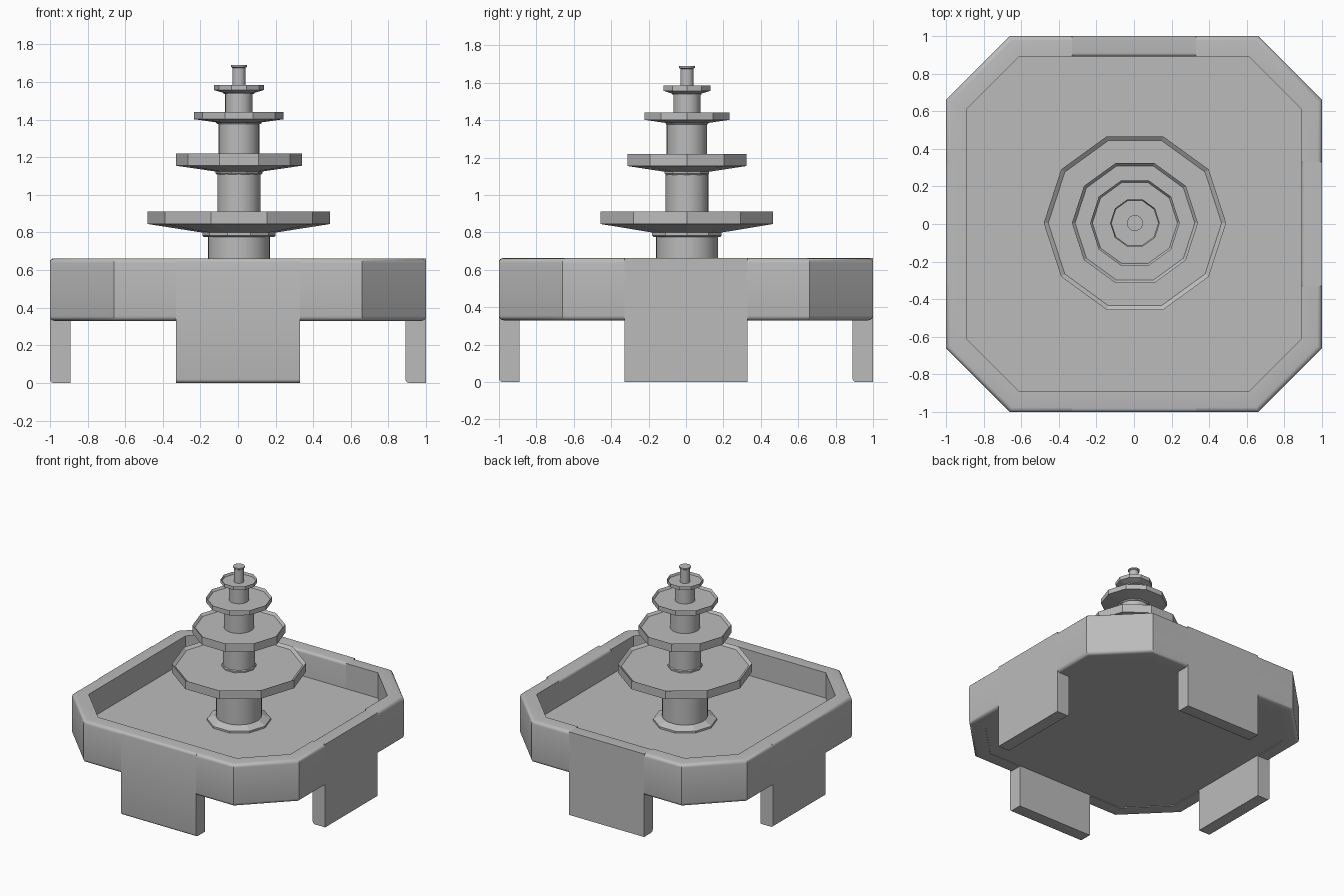
import bpy, bmesh, math
from mathutils import Vector, Matrix

if "Cube" in bpy.data.objects:
    bpy.data.objects.remove(bpy.data.objects["Cube"], do_unlink=True)

stone = bpy.data.materials.new("grey stone")
stone.use_nodes = True
GREY = (0.5, 0.5, 0.5, 1)
stone.diffuse_color = GREY
stone.node_tree.nodes["Principled BSDF"].inputs["Base Color"].default_value = GREY

OUT, INN = 1.0, 0.89          # outer and inner half width of the basin
CUT_OUT, CUT_INN = 0.66, 0.61  # where the corner chamfers start
LEG = 0.33                    # half width of a leg, and its height
RIM = 0.662


def finish(bm, name, smooth=True):
    bmesh.ops.recalc_face_normals(bm, faces=bm.faces)
    mesh = bpy.data.meshes.new(name)
    bm.to_mesh(mesh)
    bm.free()
    mesh.materials.append(stone)
    obj = bpy.data.objects.new(name, mesh)
    bpy.context.collection.objects.link(obj)
    if smooth:
        bpy.ops.object.select_all(action='DESELECT')
        obj.select_set(True)
        bpy.context.view_layer.objects.active = obj
        bpy.ops.object.shade_smooth_by_angle(angle=math.radians(30))
    return obj


def section(z0, z1, r, flip=False):
    """Wall section as (depth, z) with one side rounded; depth 0 inside, 1 outside."""
    thick = OUT - INN
    pts = [(0, z0)]
    for cz, start in ((z0 + r, -90), (z1 - r, 0)):
        for i in range(5):
            a = math.radians(start + i * 22.5)
            pts.append((1 - (r - r * math.cos(a)) / thick, cz + r * math.sin(a)))
    pts.append((0, z1))
    return [(1 - t, z) for t, z in pts] if flip else pts


def sweep(name, inner, outer, profile, turn):
    """Loft the section between matching inner and outer paths, turned about z."""
    bm = bmesh.new()
    rot = Matrix.Rotation(turn, 3, 'Z')
    rings = []
    for a, b in zip(inner, outer):
        a, b = Vector(a), Vector(b)
        rings.append([bm.verts.new(rot @ Vector((*a.lerp(b, t), z))) for t, z in profile])
    n = len(profile)
    for p, q in zip(rings, rings[1:]):
        for i in range(n):
            j = (i + 1) % n
            bm.faces.new((p[i], p[j], q[j], q[i]))
    bm.faces.new(rings[0])
    bm.faces.new(rings[-1])
    return finish(bm, name)


def lathe(name, profile, sides):
    """Turn (radius, z) points about the fountain's axis, with flat ends."""
    bm = bmesh.new()
    rings = []
    for r, z in profile:
        rings.append([bm.verts.new((r * math.cos(k * math.tau / sides) + 0.005,
                                    r * math.sin(k * math.tau / sides) + 0.005, z))
                      for k in range(sides)])
    for p, q in zip(rings, rings[1:]):
        for i in range(sides):
            j = (i + 1) % sides
            bm.faces.new((p[i], p[j], q[j], q[i]))
    bm.faces.new(rings[0])
    bm.faces.new(rings[-1])
    return finish(bm, name, sides > 12)


# Basin wall: four chamfered corners and four straight blocks that reach down as legs
corner_out = [(LEG, -OUT), (CUT_OUT, -OUT), (OUT, -CUT_OUT), (OUT, -LEG)]
corner_in = [(LEG, -INN), (CUT_INN, -INN), (INN, -CUT_INN), (INN, -LEG)]
leg_out = [(-LEG, -OUT), (LEG, -OUT)]
leg_in = [(-LEG, -INN), (LEG, -INN)]
for k, side in enumerate(("front", "left", "back", "right")):
    turn = k * math.pi / 2
    sweep(side + "_corner_wall", corner_in, corner_out, section(LEG, RIM, 0.025), turn)
    # the left and back blocks have their rounded edges facing inwards
    sweep(side + "_leg", leg_in, leg_out,
          section(0, RIM, 0.02, side in ("left", "back")), turn)

# Basin floor
bm = bmesh.new()
e, c = INN + 0.01, CUT_INN + 0.01
loop = [(c, -e), (e, -c), (e, c), (c, e), (-c, e), (-e, c), (-e, -c), (-c, -e)]
face = bm.faces.new([bm.verts.new((x, y, 0.335)) for x, y in loop])
top = bmesh.ops.extrude_face_region(bm, geom=[face])
bmesh.ops.translate(bm, vec=(0, 0, 0.125),
                    verts=[v for v in top["geom"] if isinstance(v, bmesh.types.BMVert)])
finish(bm, "basin_floor", False)

# Tiers: column radius, column foot, dish radius, collar radius, collar z, edge z, rim z
tiers = [
    (0.165, 0.46, 0.485, 0.195, 0.775, 0.845, 0.912),
    (0.115, 0.89, 0.335, 0.125, 1.108, 1.155, 1.22),
    (0.108, 1.20, 0.238, 0.122, 1.377, 1.402, 1.44),
    (0.073, 1.42, 0.132, 0.084, 1.535, 1.557, 1.585),
]
for i, (rc, foot, rd, collar, zc, ze, zr) in enumerate(tiers, 1):
    lathe(f"column_{i}", [(rc, foot), (rc, zc + 0.02)], 32)
    neck = zc + 0.35 * (ze - zc)
    lathe(f"dish_{i}", [(collar * 0.95, zc), (collar, zc + 0.008), (collar, neck),
                        (rd, ze), (rd, zr), (rd * 0.95, zr - 0.018)], 10)

# Feet of the lower columns and the spout at the top
lathe("pedestal_foot", [(0.23, 0.45), (0.23, 0.475), (0.18, 0.5)], 10)
lathe("column_2_foot", [(0.125, 0.89), (0.125, 0.905), (0.117, 0.912)], 10)
lathe("spout", [(0.035, 1.56), (0.035, 1.675), (0.042, 1.68), (0.042, 1.69)], 32)
